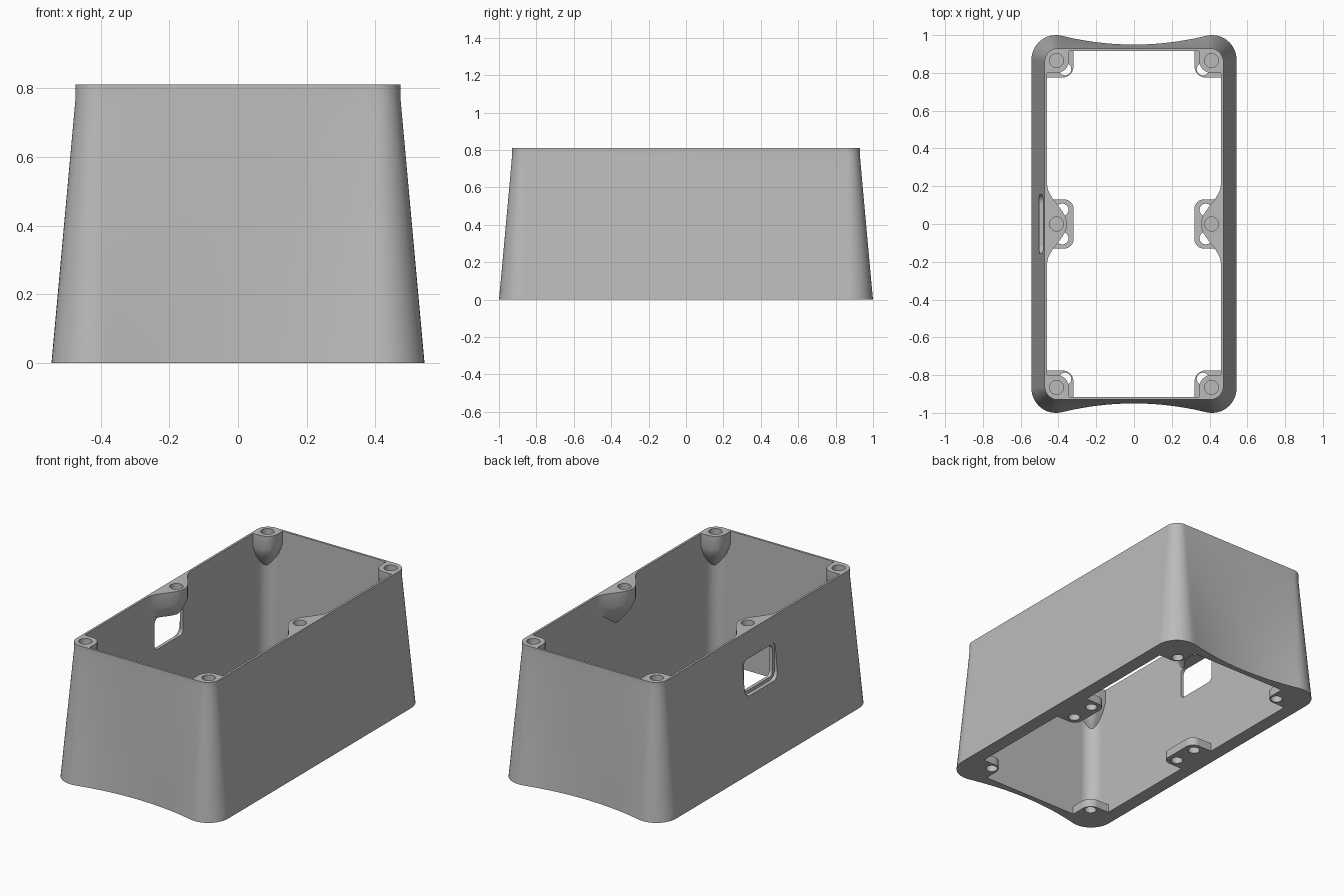
import bpy, bmesh
from math import sin, cos, pi, radians

if "Cube" in bpy.data.objects:
    bpy.data.objects.remove(bpy.data.objects["Cube"], do_unlink=True)

HEIGHT = 0.81
grey = bpy.data.materials.new("plain grey")
grey.use_nodes = True
colour = (0.5, 0.5, 0.5, 1)
grey.diffuse_color = colour
grey.node_tree.nodes["Principled BSDF"].inputs["Base Color"].default_value = colour


def loft(name, rings):
    """Closed solid through rings of 3D points."""
    bm = bmesh.new()
    loops = [[bm.verts.new(p) for p in ring] for ring in rings]
    n = len(loops[0])
    for a, b in zip(loops, loops[1:]):
        for i in range(n):
            j = (i + 1) % n
            bm.faces.new((a[i], a[j], b[j], b[i]))
    bm.faces.new(loops[0][::-1])
    bm.faces.new(loops[-1])
    bmesh.ops.recalc_face_normals(bm, faces=bm.faces[:])
    bmesh.ops.triangulate(bm, faces=bm.faces[:])
    mesh = bpy.data.meshes.new(name)
    bm.to_mesh(mesh)
    bm.free()
    mesh.materials.append(grey)
    obj = bpy.data.objects.new(name, mesh)
    bpy.context.collection.objects.link(obj)
    return obj


def arc(cx, cy, r, start, end, n=10):
    angles = [radians(start + (end - start) * i / n) for i in range(n + 1)]
    return [(cx + r * cos(a), cy + r * sin(a)) for a in angles]


def rounded_rect(w, h, r, cx=0, cy=0):
    pts = []
    for sx, sy, a in ((1, 1, 0), (-1, 1, 90), (-1, -1, 180), (1, -1, 270)):
        pts += arc(cx + sx * (w - r), cy + sy * (h - r), r, a, a + 90)
    return pts


def prism(name, pts, z0, z1):
    return loft(name, [[(x, y, z) for x, y in pts] for z in (z0, z1)])


def cut(target, cutter):
    mod = target.modifiers.new("cut", "BOOLEAN")
    mod.operation = "DIFFERENCE"
    mod.solver = "EXACT"
    mod.object = cutter
    cutter.hide_render = True
    bpy.context.view_layer.update()
    bpy.context.view_layer.objects.active = target
    bpy.ops.object.modifier_apply(modifier=mod.name)
    bpy.data.objects.remove(cutter, do_unlink=True)


def whole(quarter):
    """Mirror a quarter outline that ends on x = 0."""
    back = quarter[-2::-1]
    return (quarter + [(-x, y) for x, y in back]
            + [(-x, -y) for x, y in quarter] + [(x, -y) for x, y in back])


# Outer body: waisted ends at the foot, straight rim at the top
STEPS = 12
foot = arc(0.413, 0.87, 0.13, 0, 104, 12)
join = foot[-1][0]
rim = arc(0.403, 0.86, 0.07, 0, 90, 12)
rim_join = rim[-1][0]
for i in range(1, STEPS + 1):
    t = 1 - i / STEPS
    foot.append((join * t, 0.95 + 0.046 * t * t))
    rim.append((rim_join * t, 0.93))
foot, rim = whole(foot), whole(rim)

rings = []
for i in range(6):
    t = i / 5
    rings.append([(a[0] + (b[0] - a[0]) * t, a[1] + (b[1] - a[1]) * t, 0.77 * t)
                  for a, b in zip(foot, rim)])
rings.append([(x, y, HEIGHT) for x, y in rim])
body = loft("enclosure_body", rings)

# Inner space, from which the screw bosses and foot tabs are left standing
cavity = prism("cavity", rounded_rect(0.46, 0.917, 0.08), -0.05, 0.86)


def boss(pts, ax, ay, sx, sy):
    levels = ((0.9, 1), (0.73, 1), (0.67, 0.8), (0.61, 0.45), (0.56, 0.08))
    return loft("boss", [[(sx * (ax + (x - ax) * s), sy * (ay + (y - ay) * s), z)
                          for x, y in pts] for z, s in levels])


corner_boss = ([(0.52, 0.98), (0.52, 0.80)]
               + arc(0.41, 0.865, 0.065, 270, 180) + [(0.345, 0.98)])
bell = [(0.46 - 0.0525 * (1 + cos(pi * i / 12)), 0.21 * i / 12)
        for i in range(-12, 13)]
side_boss = [(0.6, -0.21)] + bell + [(0.6, 0.21)]
corner_tab = ([(0.6, 1.05), (0.6, 0.775)]
              + arc(0.38, 0.835, 0.06, 270, 180) + [(0.32, 1.05)])
side_tab = rounded_rect(0.14, 0.13, 0.05, 0.46, 0)

for sx in (-1, 1):
    cut(cavity, boss(side_boss, 0.49, 0, sx, 1))
    cut(cavity, prism("tab", [(sx * x, y) for x, y in side_tab], -0.1, 0.05))
    for sy in (-1, 1):
        cut(cavity, boss(corner_boss, 0.47, 0.925, sx, sy))
        cut(cavity, prism("tab", [(sx * x, sy * y) for x, y in corner_tab],
                          -0.1, 0.05))
cut(body, cavity)


# Blind screw holes in the rim and through holes in the foot tabs
def hole(x, y, r, z0, z1):
    cut(body, prism("hole", arc(x, y, r, 0, 345, 23), z0, z1))


for sx in (-1, 1):
    for y in (-0.865, 0, 0.865):
        hole(sx * 0.41, y, 0.037, 0.745, 0.9)
    for y in (-0.82, -0.075, 0.075, 0.82):
        hole(sx * (0.38 if abs(y) < 0.5 else 0.365), y, 0.033, -0.1, 0.15)


# Side window with a shallow recessed frame
def side_cutter(w, h, r, x0, x1):
    pts = rounded_rect(w, h, r, 0, 0.555)
    cut(body, loft("window", [[(x, y, z) for y, z in pts] for x in (x0, x1)]))


side_cutter(0.155, 0.115, 0.045, -0.65, -0.48)
side_cutter(0.135, 0.095, 0.03, -0.6, -0.40)

# Smooth round corners, crisp edges
bpy.ops.object.select_all(action="DESELECT")
body.select_set(True)
bpy.context.view_layer.objects.active = body
bpy.ops.object.shade_smooth_by_angle(angle=radians(30))
weighted = body.modifiers.new("even_shading", "WEIGHTED_NORMAL")
weighted.keep_sharp = True
